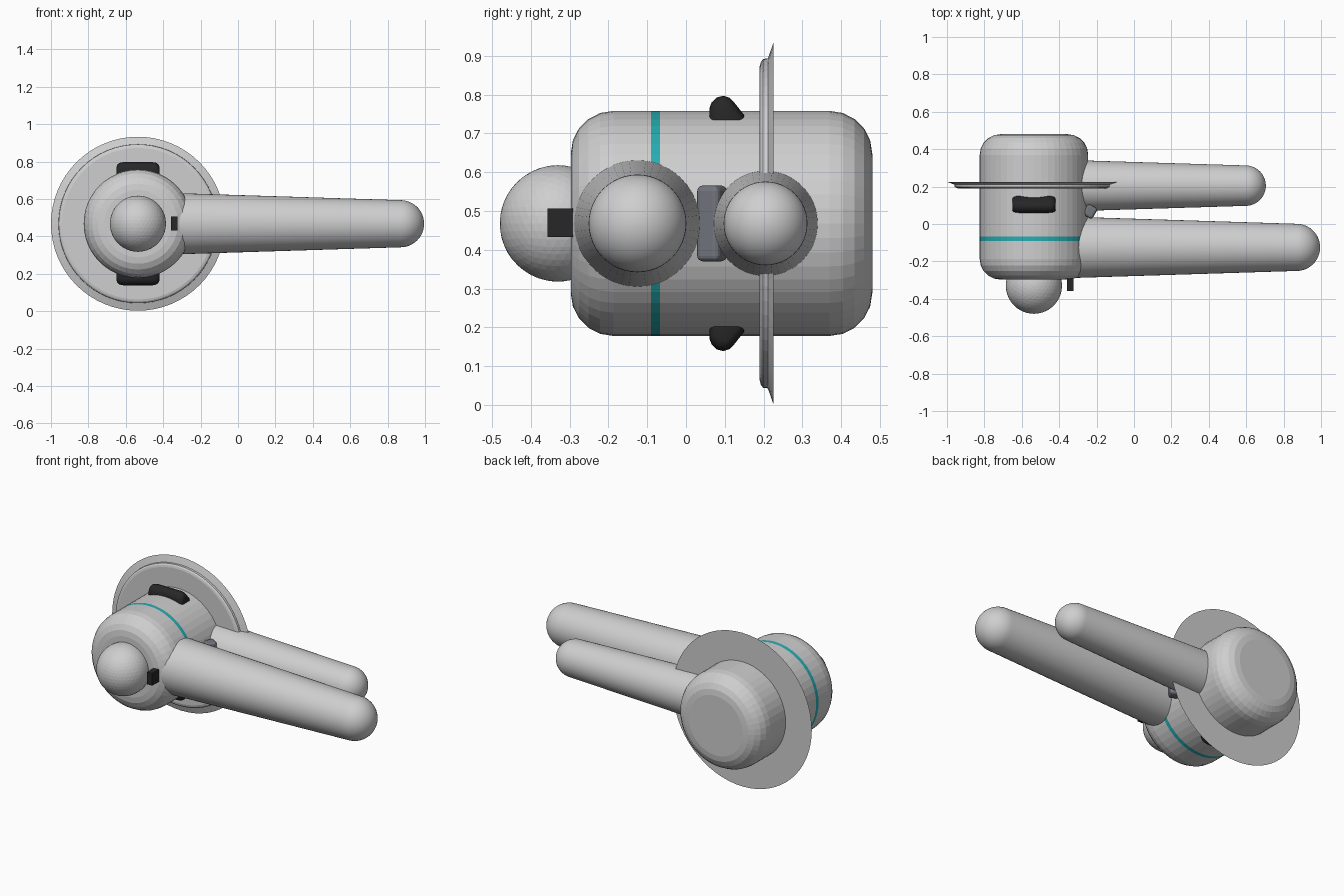
import bpy, bmesh, math
from mathutils import Matrix, Vector

cube = bpy.data.objects.get("Cube")
if cube:
    bpy.data.objects.remove(cube, do_unlink=True)

CX, CZ = -0.535, 0.468  # main axis of the housing


def material(name, rgb):
    m = bpy.data.materials.new(name)
    m.use_nodes = True
    m.diffuse_color = (*rgb, 1)
    m.node_tree.nodes["Principled BSDF"].inputs["Base Color"].default_value = (*rgb, 1)
    return m


LIGHT = material("light grey", (0.62, 0.62, 0.62))
TEAL = material("teal", (0.02, 0.42, 0.45))
BLACK = material("black", (0.02, 0.02, 0.02))
SLATE = material("slate grey", (0.17, 0.18, 0.21))


def finish(name, bm, *mats):
    bmesh.ops.recalc_face_normals(bm, faces=bm.faces)
    mesh = bpy.data.meshes.new(name)
    bm.to_mesh(mesh)
    bm.free()
    for m in mats:
        mesh.materials.append(m)
    obj = bpy.data.objects.new(name, mesh)
    bpy.context.collection.objects.link(obj)
    return obj


def lathe(profile, axis, origin, segments=48):
    """Closed solid from (distance, radius) pairs around the x or y axis."""
    bm = bmesh.new()
    rings = []
    for d, r in profile:
        ring = []
        for i in range(segments):
            a = math.tau * i / segments
            u, v = r * math.cos(a), r * math.sin(a)
            p = Vector((d, u, v) if axis == "x" else (u, d, v))
            ring.append(bm.verts.new(p + Vector(origin)))
        rings.append(ring)
    for a, b in zip(rings, rings[1:]):
        for i in range(segments):
            j = (i + 1) % segments
            bm.faces.new((a[i], a[j], b[j], b[i]))
    bm.faces.new(rings[0])
    bm.faces.new(rings[-1])
    return bm


def smooth(obj, angle):
    bpy.ops.object.select_all(action="DESELECT")
    obj.select_set(True)
    bpy.context.view_layer.objects.active = obj
    bpy.ops.object.shade_smooth_by_angle(angle=math.radians(angle))


def box(name, centre, size, mat, bevel=0, turn=0):
    bm = bmesh.new()
    bmesh.ops.create_cube(bm, size=1, matrix=Matrix.Translation(centre)
                          @ Matrix.Rotation(turn, 4, "Z") @ Matrix.Diagonal((*size, 1)))
    if bevel:
        bmesh.ops.bevel(bm, geom=bm.edges[:], offset=bevel, segments=3,
                        profile=0.5, affect="EDGES")
    return finish(name, bm, mat)


# Rounded housing with a teal band
R, ROUND, FRONT, BACK, STEPS = 0.29, 0.11, -0.297, 0.48, 5
arc = [(ROUND * (1 - math.cos(t)), R - ROUND + ROUND * math.sin(t))
       for t in (math.pi / 2 * i / STEPS for i in range(STEPS + 1))]
BAND = (-0.09, -0.067)
profile = ([(FRONT + d, r) for d, r in arc] + [(y, R) for y in BAND]
           + [(BACK - d, r) for d, r in reversed(arc)])
bm = lathe(profile, "y", (CX, 0, CZ))
for f in bm.faces:
    if BAND[0] < f.calc_center_median().y < BAND[1]:
        f.material_index = 1
finish("housing", bm, LIGHT, TEAL)

# Wall flange with a flared rim
flange = [(0.19, 0.405), (0.193, 0.416), (0.199, 0.424), (0.211, 0.425), (0.225, 0.465)]
finish("flange", lathe(flange, "y", (CX, 0, CZ), 64), LIGHT)

# Front knob
bm = bmesh.new()
bmesh.ops.create_icosphere(bm, subdivisions=4, radius=0.15,
                           matrix=Matrix.Translation((CX, -0.33, CZ)))
finish("front_knob", bm, LIGHT)

# Tapered levers with domed ends
for name, y, tip, r_base, r_tip in (("front_lever", -0.125, 0.995, 0.165, 0.126),
                                    ("rear_lever", 0.205, 0.705, 0.138, 0.108)):
    dome = [(tip - r_tip + r_tip * math.sin(t), r_tip * math.cos(t))
            for t in (math.pi / 2 * i / 12.2 for i in range(13))]
    smooth(finish(name, lathe([(-0.37, r_base)] + dome, "x", (0, y, CZ)), LIGHT), 30)

# Grip pads above and below the housing
section = [(0.06, 0.24), (0.06, 0.296), (0.066, 0.312), (0.08, 0.325), (0.096, 0.329),
           (0.112, 0.324), (0.124, 0.312), (0.15, 0.279), (0.15, 0.24)]
for name, side in (("upper_pad", 1), ("lower_pad", -1)):
    bm = bmesh.new()
    loops = []
    # Ends shrink slightly so the corners read as rounded
    for x, k in ((-0.115, 0.7), (-0.11, 0.86), (-0.098, 0.96), (-0.08, 1),
                 (0.08, 1), (0.098, 0.96), (0.11, 0.86), (0.115, 0.7)):
        loops.append([bm.verts.new((CX + x, 0.1 + (y - 0.1) * k,
                                    CZ + side * (0.24 + (h - 0.24) * k)))
                      for y, h in section])
    n = len(section)
    for a, b in zip(loops, loops[1:]):
        for i in range(n):
            bm.faces.new((a[i], a[(i + 1) % n], b[(i + 1) % n], b[i]))
    bm.faces.new(loops[0])
    bm.faces.new(loops[-1])
    smooth(finish(name, bm, BLACK), 40)

# Small stop block beside the knob and thumb latch between the levers
box("stop_block", (-0.342, -0.315, 0.47), (0.035, 0.085, 0.074), BLACK)
box("thumb_latch", (-0.235, 0.067, CZ), (0.06, 0.065, 0.195), SLATE, 0.014, math.radians(-30))
